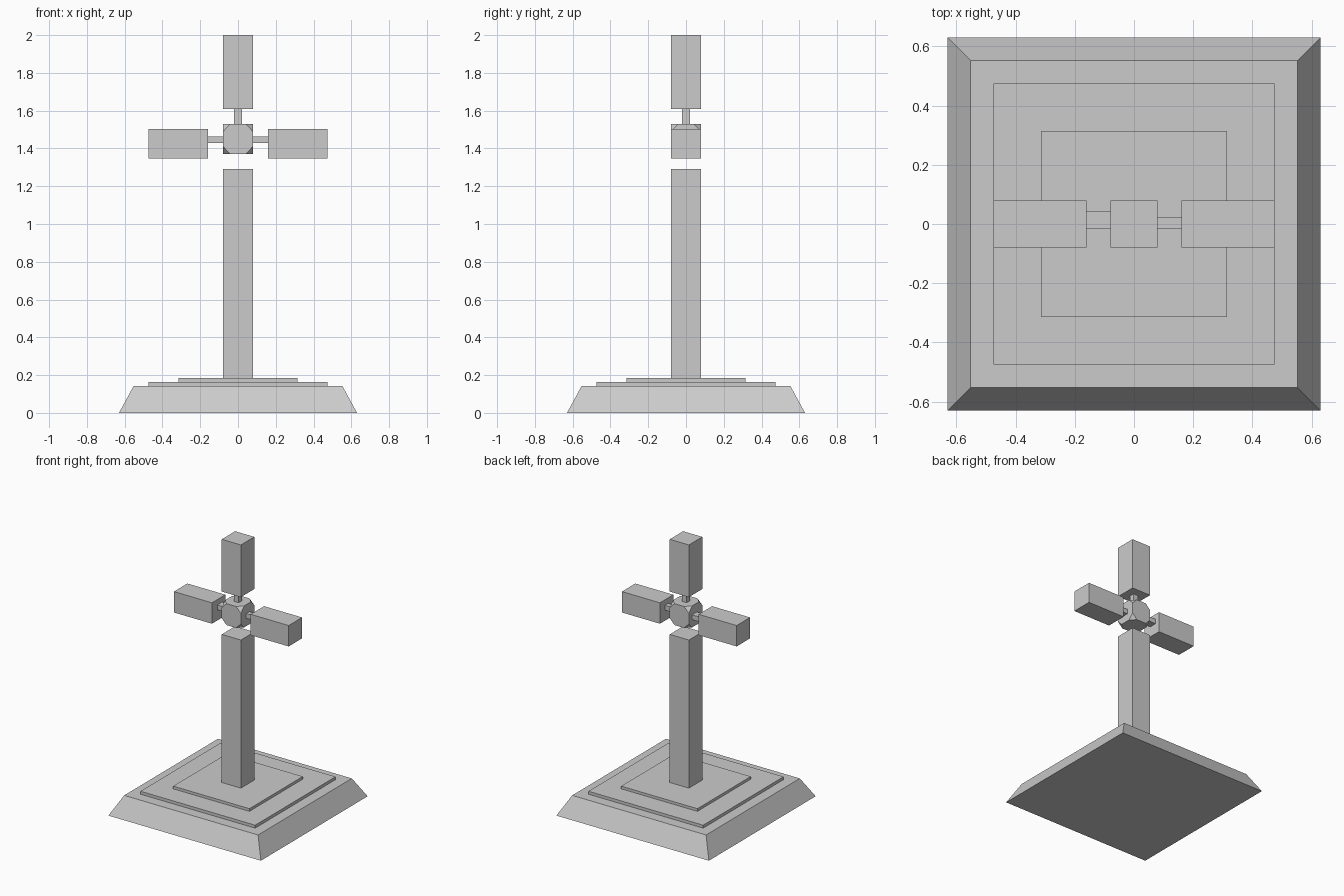
import bpy, bmesh

if "Cube" in bpy.data.objects:
    bpy.data.objects.remove(bpy.data.objects["Cube"])


def box(name, x, y, z, top_scale=1.0, corner_cut=0):
    """Box spanning the (min, max) ranges; optional tapered top and clipped corners (percent of edge)."""
    bm = bmesh.new()
    bmesh.ops.create_cube(bm, size=1)
    for v in bm.verts:
        k = top_scale if v.co.z > 0 else 1.0
        v.co.x = (x[0] + x[1]) / 2 + v.co.x * (x[1] - x[0]) * k
        v.co.y = (y[0] + y[1]) / 2 + v.co.y * (y[1] - y[0]) * k
        v.co.z = (z[0] + z[1]) / 2 + v.co.z * (z[1] - z[0])
    if corner_cut:
        bmesh.ops.bevel(bm, geom=bm.verts[:], offset=corner_cut,
                        offset_type='PERCENT', affect='VERTICES', segments=1)
    mesh = bpy.data.meshes.new(name)
    bm.to_mesh(mesh)
    bm.free()
    obj = bpy.data.objects.new(name, mesh)
    bpy.context.collection.objects.link(obj)
    return obj


def sym(r):
    return (-r, r)


W = 0.079  # half thickness of the post and arms

# Stepped base
box("base_plinth", sym(0.63), sym(0.63), (0, 0.142), top_scale=0.553 / 0.63)
box("lower_step", sym(0.474), sym(0.474), (0.142, 0.164))
box("upper_step", sym(0.315), sym(0.315), (0.164, 0.184))

# Post and floating top block
box("post", sym(W), sym(W), (0.184, 1.29))
box("top_block", sym(W), sym(W), (1.61, 2.0))

# Central hub with clipped corners
box("hub", sym(W), sym(W), (1.37, 1.53), corner_cut=25)
box("top_pin", sym(0.02), sym(0.02), (1.53, 1.61))

# Side arms and their connecting pins
for side, s, pin_y in (("left", -1, (-0.016, 0.042)), ("right", 1, (-0.016, 0.022))):
    box(side + "_arm", sorted((s * 0.16, s * 0.474)), sym(W), (1.348, 1.504))
    box(side + "_pin", sorted((s * W, s * 0.16)), pin_y, (1.428, 1.464))
